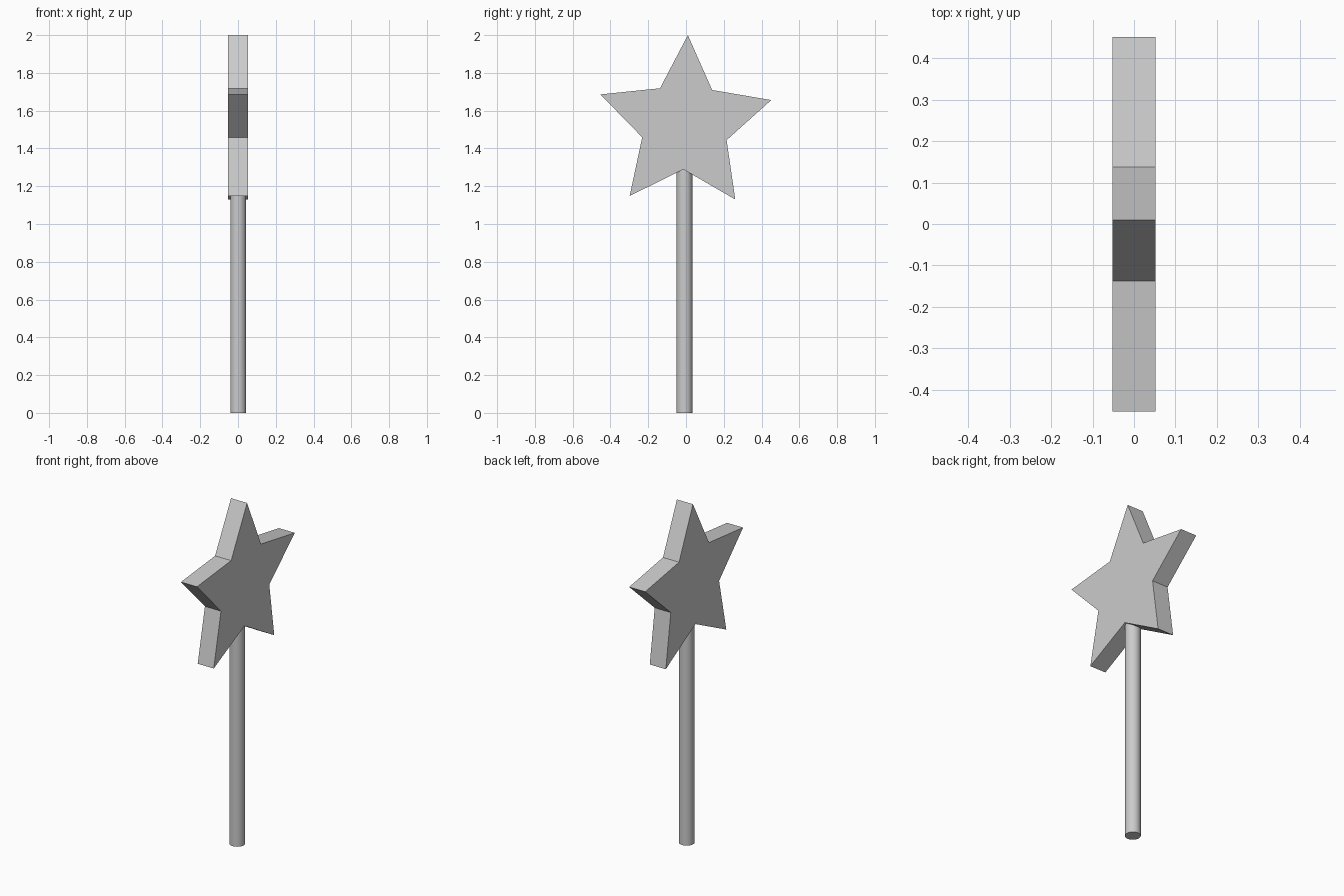
import bpy, bmesh
from math import sin, cos, radians

if "Cube" in bpy.data.objects:
    bpy.data.objects.remove(bpy.data.objects["Cube"])

CENTRE_Y, CENTRE_Z = -0.006, 1.524
OUTER, INNER, HALF_THICK = 0.476, 0.235, 0.052
TILT = radians(-1.9)

# Star head: five-pointed outline in the y-z plane, extruded along x
bm = bmesh.new()
outline = []
for i in range(10):
    r = OUTER if i % 2 == 0 else INNER
    a = radians(90 + 36 * i) + TILT
    outline.append(bm.verts.new((-HALF_THICK, CENTRE_Y + r * cos(a), CENTRE_Z + r * sin(a))))
face = bm.faces.new(outline)
extruded = bmesh.ops.extrude_face_region(bm, geom=[face], use_keep_orig=True)
bmesh.ops.translate(bm, vec=(2 * HALF_THICK, 0, 0),
                    verts=[g for g in extruded["geom"] if isinstance(g, bmesh.types.BMVert)])
bmesh.ops.recalc_face_normals(bm, faces=bm.faces)
mesh = bpy.data.meshes.new("star_head")
bm.to_mesh(mesh)
bm.free()
bpy.context.collection.objects.link(bpy.data.objects.new("star_head", mesh))

# Handle: round rod running up into the star
ROD_TOP = 1.34
bpy.ops.mesh.primitive_cylinder_add(vertices=32, radius=0.042, depth=ROD_TOP,
                                    location=(0.001, -0.008, ROD_TOP / 2))
rod = bpy.context.object
rod.name = "handle"
bpy.ops.object.shade_smooth_by_angle(angle=radians(30))
